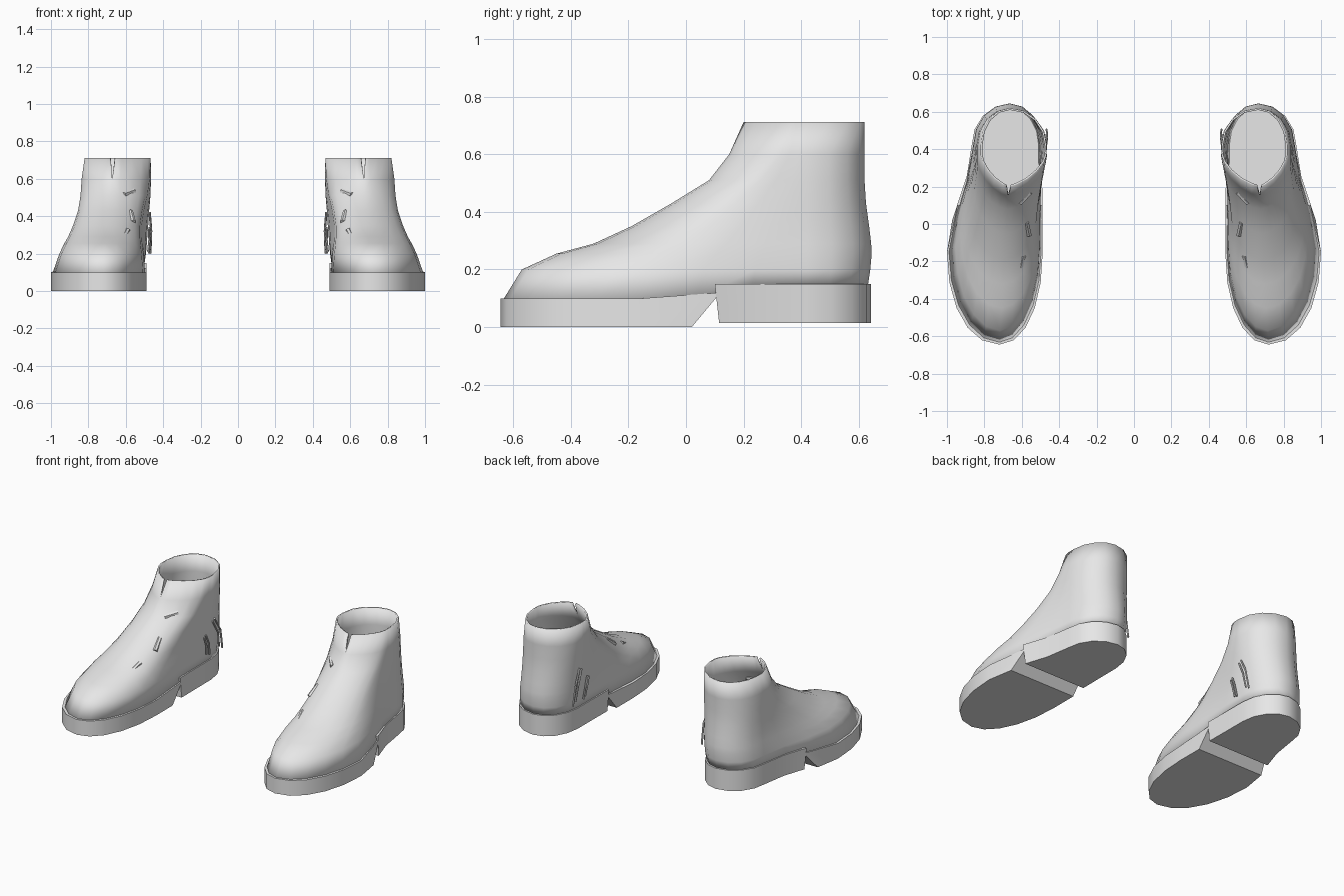
import bpy, bmesh, math
from mathutils import Vector, Matrix

if "Cube" in bpy.data.objects:
    bpy.data.objects.remove(bpy.data.objects["Cube"])

grey = bpy.data.materials.new("grey leather")
grey.diffuse_color = (0.8, 0.8, 0.8, 1)
grey.use_nodes = True
grey.node_tree.nodes["Principled BSDF"].inputs["Base Color"].default_value = grey.diffuse_color

HEEL_Y = 0.42          # widest line of the heel
HEEL_X = 0.665         # centre of the heel


def lerp(a, b, t):
    return a + (b - a) * t


def smooth(t):
    t = max(0.0, min(1.0, t))
    return t * t * (3 - 2 * t)


def finish(name, bm, angle=40, thickness=0):
    """Turn a bmesh into a mirrored pair of parts."""
    bmesh.ops.recalc_face_normals(bm, faces=bm.faces)
    me = bpy.data.meshes.new(name)
    bm.to_mesh(me)
    bm.free()
    me.materials.append(grey)
    ob = bpy.data.objects.new(name, me)
    bpy.context.collection.objects.link(ob)
    bpy.ops.object.select_all(action='DESELECT')
    ob.select_set(True)
    bpy.context.view_layer.objects.active = ob
    bpy.ops.object.shade_smooth_by_angle(angle=math.radians(angle))
    if thickness:
        sol = ob.modifiers.new("wall", 'SOLIDIFY')
        sol.thickness = thickness
        sol.offset = -1
    mir = ob.modifiers.new("pair", 'MIRROR')
    mir.use_axis = (True, False, False)
    mir.use_mirror_merge = False
    return ob


def front_arc(xf, yf, xs, fy, e, n=5):
    """Quarter curve from the front tip to the widest point of the forefoot."""
    out = []
    for k in range(n + 1):
        a = k / n * math.pi / 2
        out.append((xf + (xs - xf) * math.sin(a) ** e,
                    fy - (fy - yf) * max(0.0, math.cos(a)) ** e))
    return out


def waist(xs, fy, xh, t):
    return (lerp(xs, xh, smooth(t)), lerp(fy, HEEL_Y, t))


def back_arc(xh, yb, n=4):
    """Quarter curve from the widest point of the heel to the back."""
    return [(HEEL_X + (xh - HEEL_X) * math.cos(k / n * math.pi / 2),
             HEEL_Y + (yb - HEEL_Y) * math.sin(k / n * math.pi / 2))
            for k in range(n + 1)]


def ring(yf, yb, fy, fo, fi, ho, hi, e):
    """Foot outline: front tip, outer side, back, inner side, front tip."""
    xf = lerp(0.72, 0.67, (yf + 0.64) / 0.84)
    sides = [front_arc(xf, yf, xs, fy, e)
             + [waist(xs, fy, xh, k / 3) for k in (1, 2)]
             + back_arc(xh, yb) for xs, xh in ((fo, ho), (fi, hi))]
    return sides[0] + sides[1][-2::-1]


# Upper: horizontal outlines lofted from the sole to the collar
# z, front y, back y, forefoot y, forefoot outer/inner x, heel outer/inner x, tip sharpness
levels = [
    (0.10, -0.632, 0.632, -0.15, 0.99, 0.497, 0.86, 0.50, 1),
    (0.20, -0.57, 0.64, -0.12, 0.955, 0.505, 0.86, 0.492, 1),
    (0.255, -0.45, 0.645, -0.05, 0.928, 0.512, 0.857, 0.487, 1),
    (0.29, -0.32, 0.643, 0.00, 0.908, 0.515, 0.853, 0.485, 1),
    (0.35, -0.19, 0.636, 0.08, 0.882, 0.515, 0.848, 0.48, 1.05),
    (0.43, -0.05, 0.625, 0.17, 0.855, 0.503, 0.845, 0.475, 1.1),
    (0.51, 0.08, 0.62, 0.26, 0.842, 0.485, 0.842, 0.468, 1.2),
    (0.60, 0.15, 0.62, 0.33, 0.836, 0.472, 0.836, 0.465, 1.3),
    (0.712, 0.20, 0.62, 0.37, 0.82, 0.467, 0.82, 0.467, 1.3),
]
bm = bmesh.new()
rows = []
for i, (z, *spec) in enumerate(levels):
    pts = ring(*spec)
    row = []
    for j, (x, y) in enumerate(pts):
        zz = z + (0.045 * smooth((y - 0.03) / 0.08) if i == 0 else 0)
        if i == len(levels) - 1 and j in (0, len(pts) - 1):
            x += 0.013 if j == 0 else -0.013      # open throat slit
        row.append(bm.verts.new((x, y, zz)))
    rows.append(row)
for lo, hi in zip(rows, rows[1:]):
    for j in range(len(lo) - 1):
        bm.faces.new((lo[j], lo[j + 1], hi[j + 1], hi[j]))
bmesh.ops.remove_doubles(bm, verts=bm.verts, dist=0.0005)
finish("boot_upper", bm, 60, 0.01)


def slab(name, bottom, top):
    """Closed block between two outlines with equal point counts."""
    bm = bmesh.new()
    lo = [bm.verts.new(p) for p in bottom]
    hi = [bm.verts.new(p) for p in top]
    n = len(lo)
    for j in range(n):
        k = (j + 1) % n
        bm.faces.new((lo[j], lo[k], hi[k], hi[j]))
    bm.faces.new(lo[::-1])
    bm.faces.new(hi)
    finish(name, bm)


SO, SI, HO, HI, FY = 1.0, 0.488, 0.868, 0.492, -0.15


def waist_at(xs, xh, y):
    return waist(xs, FY, xh, (y - FY) / (HEEL_Y - FY))


def fore_outline(end, z, z_end):
    o = front_arc(0.72, -0.645, SO, FY, 0.95)
    i = front_arc(0.72, -0.645, SI, FY, 0.95)
    pts = [(x, y, z) for x, y in o]
    pts += [(*waist_at(xs, xh, end), z_end) for xs, xh in ((SO, HO), (SI, HI))]
    return pts + [(x, y, z) for x, y in i[:0:-1]]


def heel_outline(start, z):
    o = [waist_at(SO, HO, y) for y in (start, 0.26)] + back_arc(HO, 0.643)
    i = [waist_at(SI, HI, y) for y in (start, 0.26)] + back_arc(HI, 0.643)
    return [(x, y, z) for x, y in o + i[-2::-1]]


# Front sole slopes up to the arch, heel block stands behind it
slab("front_sole", fore_outline(0.02, 0.0, 0.0), fore_outline(0.12, 0.10, 0.12))
slab("heel_block", heel_outline(0.115, 0.015), heel_outline(0.10, 0.15))


def bar(bm, p, q, w, sides):
    """Straight rod between two points."""
    p, q = Vector(p), Vector(q)
    d = q - p
    m = Matrix.Translation((p + q) / 2) @ d.to_track_quat('Z', 'Y').to_matrix().to_4x4()
    bmesh.ops.create_cone(bm, cap_ends=True, segments=sides, radius1=w, radius2=w,
                          depth=d.length, matrix=m)


# Short toggles on the inner side of the instep
bm = bmesh.new()
for p, q in [((0.555, 0.17, 0.535), (0.61, 0.11, 0.515)),
             ((0.575, 0.01, 0.425), (0.56, -0.06, 0.37)),
             ((0.59, -0.17, 0.325), (0.61, -0.25, 0.285))]:
    bar(bm, p, q, 0.014, 6)
finish("instep_toggles", bm)

# Loose cords hanging on the inner side of the heel
bm = bmesh.new()
for path in [((0.472, 0.43, 0.42), (0.464, 0.48, 0.33), (0.468, 0.505, 0.20)),
             ((0.472, 0.41, 0.41), (0.464, 0.455, 0.32), (0.470, 0.475, 0.22)),
             ((0.474, 0.345, 0.34), (0.470, 0.37, 0.28), (0.476, 0.385, 0.20)),
             ((0.476, 0.33, 0.33), (0.474, 0.35, 0.27), (0.480, 0.36, 0.21))]:
    for p, q in zip(path, path[1:]):
        bar(bm, p, q, 0.006, 6)
finish("heel_cords", bm)
